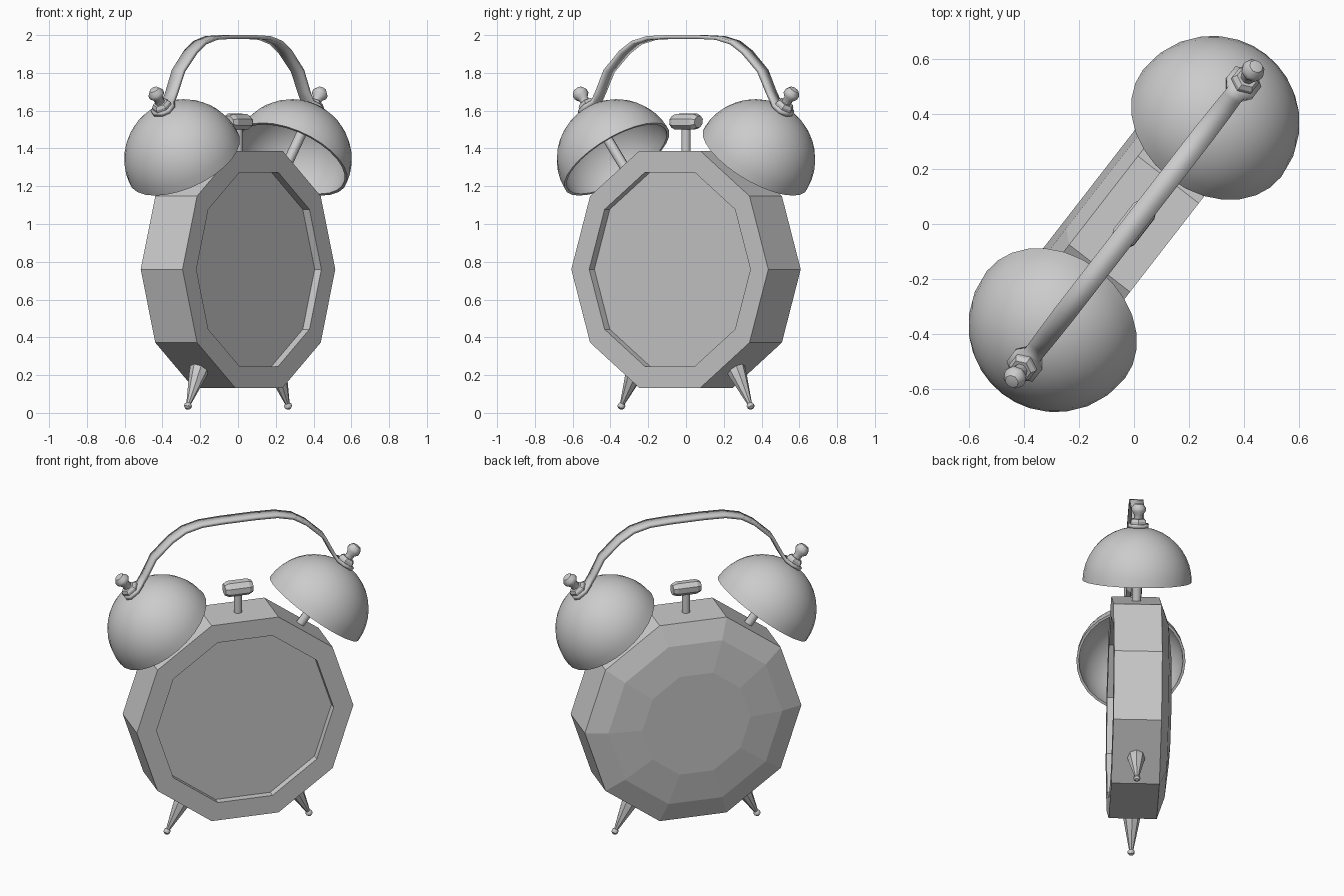
import bpy, bmesh
from math import sin, cos, pi, radians
from mathutils import Matrix, Vector

if "Cube" in bpy.data.objects:
    bpy.data.objects.remove(bpy.data.objects["Cube"], do_unlink=True)

grey = bpy.data.materials.new("plain_grey")
grey.use_nodes = True
COLOUR = (0.6, 0.6, 0.6, 1)
grey.diffuse_color = COLOUR
grey.node_tree.nodes["Principled BSDF"].inputs["Base Color"].default_value = COLOUR

TURN = Matrix.Rotation(radians(52.2), 4, 'Z')   # whole clock is turned on the spot
CENTRE = Vector((0, 0, 0.76))
TILT = radians(37.3)                            # lean of the bell posts


def finish(name, bm, matrix, smooth=None):
    bmesh.ops.recalc_face_normals(bm, faces=bm.faces)
    mesh = bpy.data.meshes.new(name)
    bm.to_mesh(mesh)
    bm.free()
    mesh.materials.append(grey)
    ob = bpy.data.objects.new(name, mesh)
    bpy.context.collection.objects.link(ob)
    ob.matrix_world = TURN @ matrix
    if smooth:
        bpy.ops.object.select_all(action='DESELECT')
        ob.select_set(True)
        bpy.context.view_layer.objects.active = ob
        bpy.ops.object.shade_smooth_by_angle(angle=radians(smooth))
    return ob


def lathe(name, profile, sides, matrix, smooth=None, squash=1):
    """Turn a (radius, height) profile about local z."""
    bm = bmesh.new()
    rings = []
    for r, h in profile:
        if r < 1e-5:
            rings.append([bm.verts.new((0, 0, h))] * sides)
        else:
            rings.append([bm.verts.new((r * cos(2 * pi * i / sides),
                                        squash * r * sin(2 * pi * i / sides), h))
                          for i in range(sides)])
    for a, b in zip(rings, rings[1:]):
        for i in range(sides):
            j = (i + 1) % sides
            bm.faces.new(list(dict.fromkeys((a[i], a[j], b[j], b[i]))))
    # merge the fans on flat ends
    bmesh.ops.dissolve_limit(bm, angle_limit=0.001, verts=bm.verts, edges=bm.edges)
    return finish(name, bm, matrix, smooth)


def place(origin, tilt):
    return Matrix.Translation(origin) @ Matrix.Rotation(tilt, 4, 'Y')


# Ten-sided case: recessed face in front, shallow dome behind
lathe("case", [(0, .095), (.54, .095), (.54, .14), (.66, .14), (.66, -.14),
               (.53, -.185), (.33, -.207), (0, -.207)], 10,
      Matrix.Translation(CENTRE) @ Matrix.Rotation(pi / 2, 4, 'X'))

# Profiles shared by both sides
R, WALL, STEPS = .318, .015, 10
arc = [i * pi / 2 / STEPS for i in range(STEPS + 1)]
bell = [(R * sin(a), R * cos(a)) for a in arc]
bell += [((R - WALL) * sin(a), (R - WALL) * cos(a)) for a in reversed(arc)]
post = [(0, .58), (.027, .58), (.027, 1.06), (0, 1.06)]
nut = [(0, 1.06), (.052, 1.06), (.052, 1.095), (.04, 1.11), (0, 1.11)]
knob = [(0, 1.1), (.026, 1.1), (.026, 1.135), (.042, 1.155), (.042, 1.175),
        (.026, 1.197), (0, 1.203)]
leg = [(0, -.05), (.035, -.05), (.052, .03), (.046, .07), (.013, .235), (.02, .243),
       (.02, .258), (.01, .268), (0, .268)]

for side, s in (("left", 1), ("right", -1)):
    axis = place(CENTRE, s * TILT)
    lathe(side + "_bell", bell, 28, place((s * .464, 0, 1.343), s * TILT), 50)
    lathe(side + "_bell_post", post, 8, axis, 50)
    lathe(side + "_nut", nut, 6, axis)
    lathe(side + "_knob", knob, 8, axis, 40)
    lathe(side + "_leg", leg, 8, place((s * .319, 0, .26), s * radians(180 - 27)), 40)

# Hammer between the bells
lathe("hammer_stem", [(0, 1.37), (.025, 1.37), (.025, 1.52), (0, 1.52)], 8,
      Matrix.Identity(4), 50)
lathe("hammer_head", [(0, -.085), (.032, -.085), (.043, -.06), (.043, .06),
                      (.032, .085), (0, .085)], 8,
      place((0, 0, 1.542), pi / 2) @ Matrix.Rotation(pi / 8, 4, 'Z'), squash=1.2)

# Carrying handle: (distance from middle, height, half width), mirrored
half = [(.692, 1.578, .03), (.672, 1.594, .06), (.628, 1.627, .06), (.6, 1.648, .036),
        (.57, 1.7, .036), (.515, 1.81, .038), (.41, 1.91, .04), (.33, 1.96, .04),
        (.23, 1.985, .04), (.1, 1.99, .04)]
path = half + [(-x, z, w) for x, z, w in reversed(half)]
bm = bmesh.new()
rows = [(bm.verts.new((x, -w, z)), bm.verts.new((x, w, z))) for x, z, w in path]
for a, b in zip(rows, rows[1:]):
    bm.faces.new((a[0], a[1], b[1], b[0]))
handle = finish("handle", bm, Matrix.Identity(4), 50)
solid = handle.modifiers.new("thickness", 'SOLIDIFY')
solid.thickness = .02
solid.offset = 0
